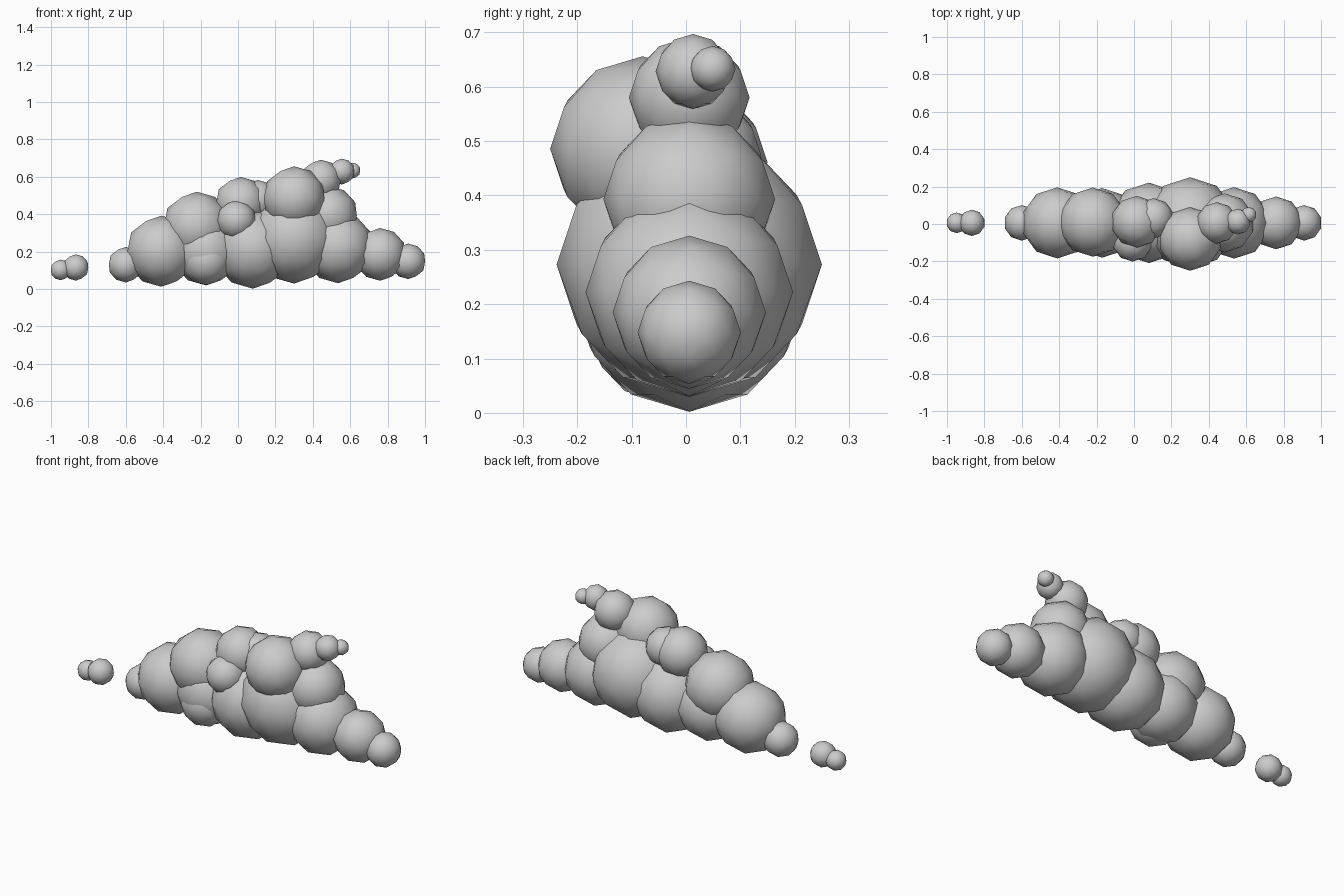
import bpy


def ball(name, x, y, z, r):
    """Smooth-shaded low-poly icosphere."""
    bpy.ops.mesh.primitive_ico_sphere_add(subdivisions=2, radius=r, location=(x, y, z))
    ob = bpy.context.object
    ob.name = name
    bpy.ops.object.shade_smooth()
    return ob


MID = 0.006  # y of the balls along the centre line

# Lower row: (x, z, radius), from the loose trailing pair to the front tip
base_row = [
    (-0.948, 0.102, 0.055), (-0.867, 0.115, 0.070),
    (-0.600, 0.130, 0.095), (-0.410, 0.202, 0.190),
    (-0.170, 0.205, 0.186), (0.080, 0.217, 0.215),
    (0.300, 0.273, 0.244), (0.535, 0.222, 0.191),
    (0.760, 0.185, 0.141), (0.910, 0.148, 0.095),
]
for i, (x, z, r) in enumerate(base_row):
    ball(f"base_ball_{i}", x, MID, z, r)

# Upper mound: (x, y, z, radius)
upper = [
    (-0.220, 0.010, 0.335, 0.185), (0.015, 0.012, 0.461, 0.138),
    (0.105, 0.030, 0.475, 0.108), (0.485, MID, 0.393, 0.158),
]
for i, p in enumerate(upper):
    ball(f"upper_ball_{i}", *p)

# Balls bulging out of the front side
side = [
    (0.300, -0.080, 0.486, 0.170), (-0.008, -0.095, 0.368, 0.106),
    (-0.170, -0.045, 0.155, 0.135),
]
for i, p in enumerate(side):
    ball(f"side_ball_{i}", *p)

# Tapering tip at the top
tip = [
    (0.443, MID, 0.580, 0.111), (0.555, 0.013, 0.628, 0.069),
    (0.613, 0.049, 0.633, 0.042),
]
for i, p in enumerate(tip):
    ball(f"tip_ball_{i}", *p)
